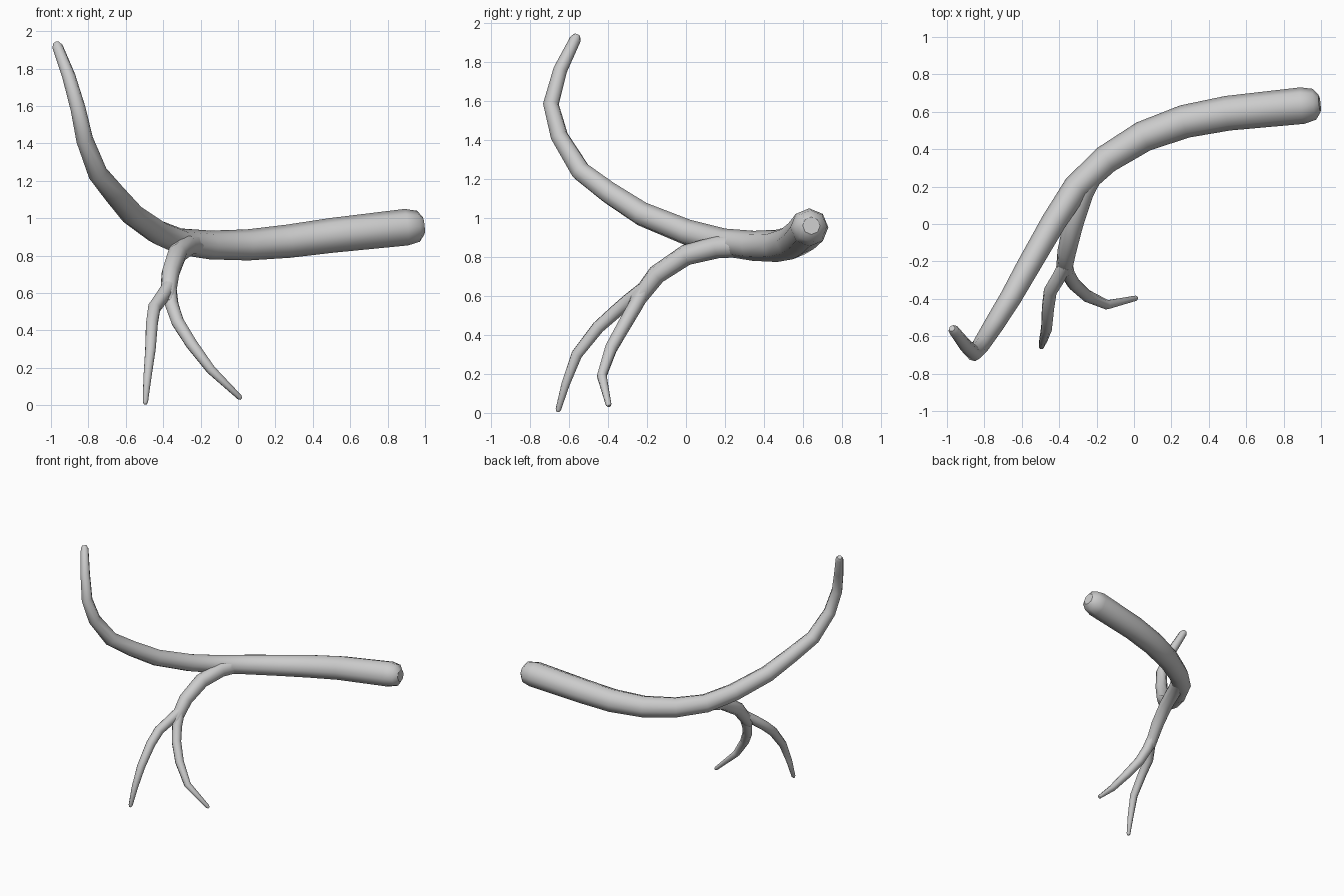
import bpy


def limb(name, pts):
    """Tapering eight-sided tube through (x, y, z, radius) points, closed at both ends."""
    cu = bpy.data.curves.new(name, 'CURVE')
    cu.dimensions = '3D'
    cu.bevel_depth = 1.0
    cu.bevel_resolution = 2
    cu.use_fill_caps = True
    sp = cu.splines.new('POLY')
    sp.points.add(len(pts) - 1)
    for p, (x, y, z, r) in zip(sp.points, pts):
        p.co = (x, y, z, 1)
        p.radius = r
    ob = bpy.data.objects.new(name, cu)
    bpy.context.collection.objects.link(ob)
    bpy.ops.object.select_all(action='DESELECT')
    ob.select_set(True)
    bpy.context.view_layer.objects.active = ob
    bpy.ops.object.convert(target='MESH')
    bpy.ops.object.shade_smooth_by_angle(angle=1.0)
    return bpy.context.object


# thick main limb, rounded at the butt end, curling up to the tip
limb("main_limb", [
    (0.993, 0.643, 0.96, 0.045), (0.965, 0.64, 0.957, 0.083), (0.90, 0.633, 0.952, 0.098),
    (0.50, 0.592, 0.908, 0.093), (0.27, 0.548, 0.877, 0.089), (0.05, 0.468, 0.857, 0.083),
    (-0.15, 0.345, 0.857, 0.077), (-0.31, 0.195, 0.875, 0.071), (-0.43, 0.01, 0.925, 0.067),
    (-0.565, -0.225, 1.02, 0.063), (-0.66, -0.395, 1.13, 0.058), (-0.75, -0.54, 1.24, 0.053),
    (-0.82, -0.65, 1.42, 0.046), (-0.855, -0.693, 1.585, 0.041), (-0.905, -0.645, 1.76, 0.036),
    (-0.965, -0.567, 1.918, 0.029), (-0.973, -0.558, 1.937, 0.017)])

# side branch dropping from the main limb to the fork
limb("side_branch", [
    (-0.21, 0.30, 0.86, 0.062), (-0.275, 0.165, 0.852, 0.058), (-0.325, 0.0, 0.81, 0.054),
    (-0.36, -0.15, 0.71, 0.050), (-0.375, -0.25, 0.58, 0.043), (-0.37, -0.27, 0.55, 0.030)])

# two twigs below the fork
limb("left_twig", [
    (-0.37, -0.22, 0.635, 0.037), (-0.405, -0.29, 0.58, 0.037), (-0.448, -0.36, 0.52, 0.036),
    (-0.46, -0.45, 0.44, 0.034), (-0.468, -0.56, 0.30, 0.030), (-0.484, -0.617, 0.15, 0.023),
    (-0.495, -0.655, 0.018, 0.015), (-0.496, -0.658, 0.005, 0.008)])
limb("right_twig", [
    (-0.365, -0.22, 0.62, 0.038), (-0.355, -0.265, 0.54, 0.038), (-0.322, -0.32, 0.445, 0.036),
    (-0.25, -0.385, 0.33, 0.033), (-0.145, -0.432, 0.19, 0.026), (0.008, -0.397, 0.043, 0.015),
    (0.017, -0.394, 0.035, 0.008)])
